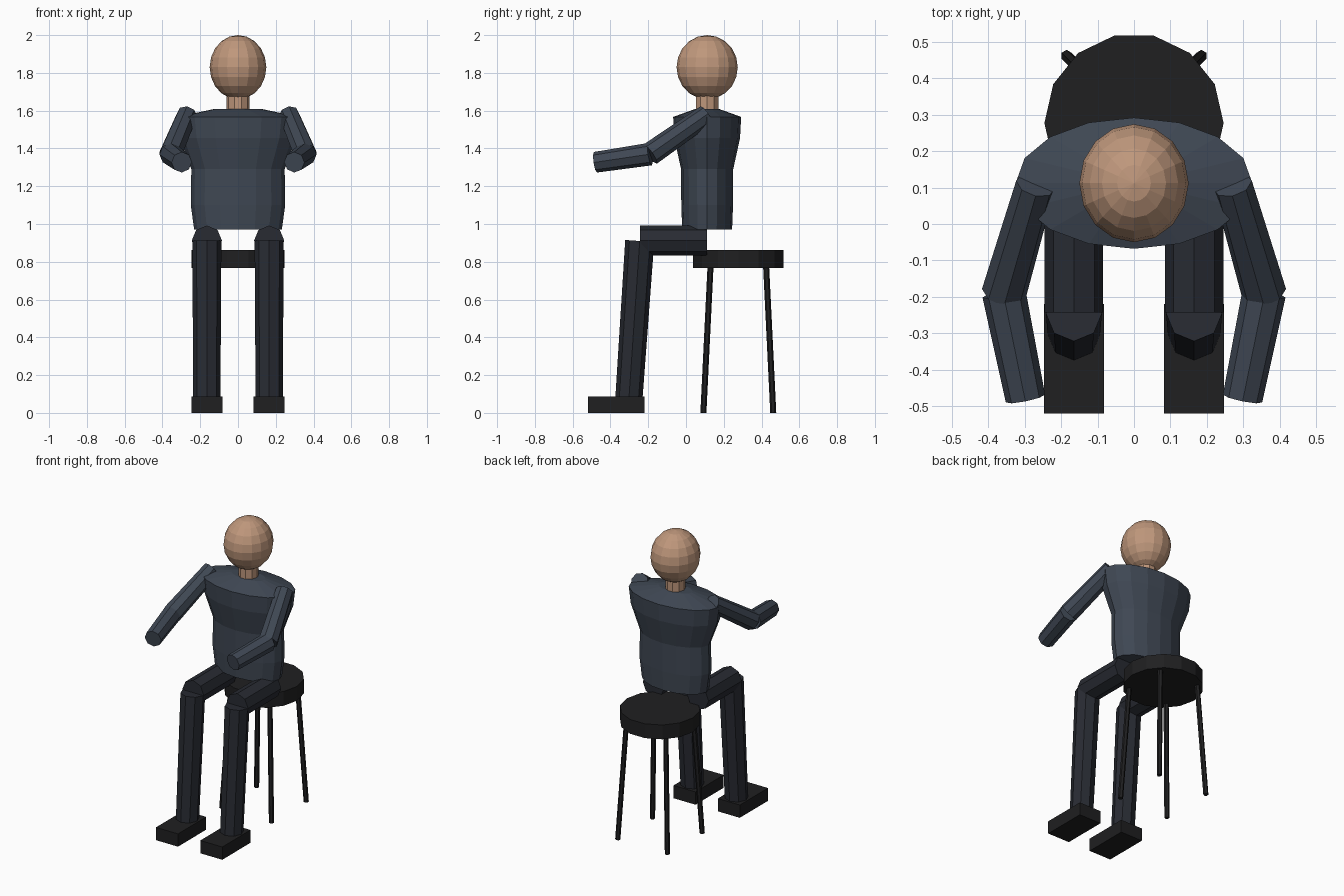
import bpy, bmesh
from math import sin, cos, pi
from mathutils import Vector, Matrix

if "Cube" in bpy.data.objects:
    bpy.data.objects.remove(bpy.data.objects["Cube"])


def material(name, rgb):
    m = bpy.data.materials.new(name)
    m.diffuse_color = (*rgb, 1)
    m.use_nodes = True
    m.node_tree.nodes["Principled BSDF"].inputs["Base Color"].default_value = m.diffuse_color
    return m


SKIN = material("skin", (0.52, 0.31, 0.20))
SHIRT = material("shirt", (0.050, 0.064, 0.088))
TROUSERS = material("trousers", (0.021, 0.024, 0.032))
BLACK = material("black", (0.014, 0.014, 0.015))


def finish(name, bm, mat):
    bmesh.ops.recalc_face_normals(bm, faces=bm.faces)
    me = bpy.data.meshes.new(name)
    bm.to_mesh(me)
    bm.free()
    me.materials.append(mat)
    ob = bpy.data.objects.new(name, me)
    bpy.context.collection.objects.link(ob)
    return ob


def loft(name, rings, mat):
    """Skin a list of point rings and cap both ends."""
    bm = bmesh.new()
    rows = [[bm.verts.new(p) for p in ring] for ring in rings]
    n = len(rows[0])
    for a, b in zip(rows, rows[1:]):
        for i in range(n):
            j = (i + 1) % n
            bm.faces.new((a[i], a[j], b[j], b[i]))
    bm.faces.new(rows[0])
    bm.faces.new(rows[-1])
    return finish(name, bm, mat)


def tube(name, p0, p1, r0, r1, sides, mat):
    """Tapered prism between two points."""
    p0, p1 = Vector(p0), Vector(p1)
    axis = (p1 - p0).normalized()
    u = axis.cross(Vector((1, 0, 0))).normalized()
    if abs(axis.z) > 0.999:
        u = Vector((1, 0, 0))
    v = axis.cross(u)
    rings = [[p + r * (cos(2 * pi * i / sides) * u + sin(2 * pi * i / sides) * v)
              for i in range(sides)] for p, r in ((p0, r0), (p1, r1))]
    return loft(name, rings, mat)


def box(name, center, size, mat):
    bm = bmesh.new()
    bmesh.ops.create_cube(bm, size=1, matrix=Matrix.Translation(center) @ Matrix.Diagonal((*size, 1)))
    return finish(name, bm, mat)


BODY_Y = 0.112

# Head and neck
bm = bmesh.new()
bmesh.ops.create_uvsphere(bm, u_segments=16, v_segments=10, radius=1,
                          matrix=Matrix.Translation((0, BODY_Y, 1.83)) @ Matrix.Diagonal((0.15, 0.162, 0.17, 1)))
finish("head", bm, SKIN)
tube("neck", (0, BODY_Y, 1.58), (0, BODY_Y, 1.72), 0.062, 0.062, 10, SKIN)

# Torso: elliptical sections (z, half width, half depth)
sections = [(0.97, 0.232, 0.132), (1.10, 0.25, 0.137), (1.29, 0.247, 0.138),
            (1.455, 0.31, 0.174), (1.567, 0.325, 0.18), (1.61, 0.12, 0.06)]
loft("torso", [[(rx * cos(2 * pi * i / 16), BODY_Y + ry * sin(2 * pi * i / 16), z)
                for i in range(16)] for z, rx, ry in sections], SHIRT)

# Limbs on both sides
for side, s in (("right", -1), ("left", 1)):
    elbow = (s * 0.357, -0.19, 1.37)
    tube(side + "_upper_arm", (s * 0.27, 0.108, 1.578), elbow, 0.055, 0.062, 8, SHIRT)
    tube(side + "_forearm", elbow, (s * 0.298, -0.479, 1.327), 0.06, 0.055, 8, SHIRT)
    x = s * 0.165
    tube(side + "_thigh", (x, 0.11, 0.912), (x, -0.243, 0.912), 0.08, 0.08, 8, TROUSERS)
    tube(side + "_shin", (x, -0.245, 0.91), (x, -0.302, 0.08), 0.077, 0.072, 8, TROUSERS)
    box(side + "_shoe", (x, -0.37, 0.043), (0.164, 0.3, 0.086), BLACK)

# Stool
SEAT_Y = 0.277
tube("stool_seat", (0, SEAT_Y, 0.767), (0, SEAT_Y, 0.863), 0.246, 0.246, 14, BLACK)
for sx in (-1, 1):
    for sy in (-1, 1):
        tube("stool_leg", (sx * 0.185, SEAT_Y + sy * 0.185, 0),
             (sx * 0.147, SEAT_Y + sy * 0.147, 0.78), 0.016, 0.016, 6, BLACK)
